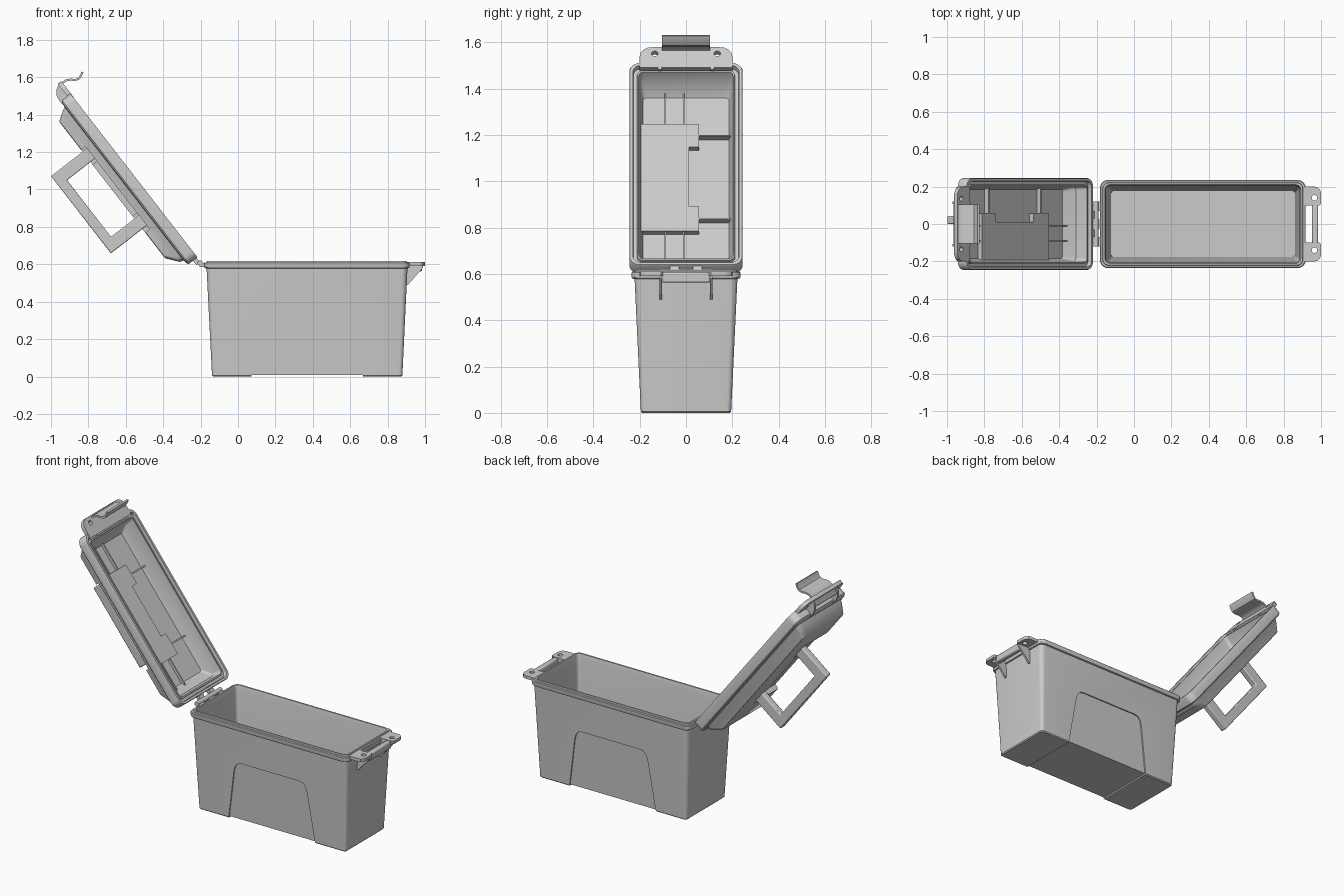
import bpy, bmesh
from math import pi, cos, sin, radians
from mathutils import Matrix, Vector

if "Cube" in bpy.data.objects:
    bpy.data.objects.remove(bpy.data.objects["Cube"])

# Lid parts are modelled closed (x along lid, z up), then swung open about the hinge
LID = Matrix.Translation((-0.203, 0, 0.61)) @ Matrix.Rotation(radians(-127.8), 4, 'Y')


def finish(name, bm, place=None, bevel=0):
    bmesh.ops.recalc_face_normals(bm, faces=bm.faces)
    me = bpy.data.meshes.new(name)
    bm.to_mesh(me)
    bm.free()
    ob = bpy.data.objects.new(name, me)
    bpy.context.collection.objects.link(ob)
    if place:
        ob.matrix_world = place
    if bevel:
        m = ob.modifiers.new("bevel", 'BEVEL')
        m.width, m.segments, m.limit_method = bevel, 2, 'ANGLE'
    return ob


def skin(name, rings, place=None, bevel=0):
    bm = bmesh.new()
    rows = [[bm.verts.new(p) for p in r] for r in rings]
    n = len(rows[0])
    for a, b in zip(rows, rows[1:]):
        for i in range(n):
            bm.faces.new((a[i], a[(i + 1) % n], b[(i + 1) % n], b[i]))
    bm.faces.new(rows[0])
    bm.faces.new(rows[-1])
    return finish(name, bm, place, bevel)


def rounded(x0, x1, hy, z, r, seg=6):
    pts = []
    corners = [(x1 - r, hy - r), (x0 + r, hy - r), (x0 + r, r - hy), (x1 - r, r - hy)]
    for k, (cx, cy) in enumerate(corners):
        for i in range(seg + 1):
            a = (k + i / seg) * pi / 2
            pts.append((cx + r * cos(a), cy + r * sin(a), z))
    return pts


def side_prism(name, pts, y0, y1, place=None, bevel=0):
    return skin(name, [[(x, y, z) for x, z in pts] for y in (y0, y1)], place, bevel)


def flat_prism(name, pts, z0, z1, place=None, bevel=0):
    return skin(name, [[(x, y, z) for x, y in pts] for z in (z0, z1)], place, bevel)


def block(name, x, y, z, place=None, bevel=0):
    return side_prism(name, [(x[0], z[0]), (x[1], z[0]), (x[1], z[1]), (x[0], z[1])], *y, place, bevel)


def disc(name, x, y, r, z0, z1, place=None):
    pts = [(x + r * cos(i * pi / 8), y + r * sin(i * pi / 8)) for i in range(16)]
    return flat_prism(name, pts, z0, z1, place)


def boolean(ob, tool, op='DIFFERENCE'):
    m = ob.modifiers.new("bool", 'BOOLEAN')
    m.operation, m.object, m.solver = op, tool, 'EXACT'
    bpy.context.view_layer.update()
    bpy.context.view_layer.objects.active = ob
    bpy.ops.object.modifier_apply(modifier=m.name)
    bpy.data.objects.remove(tool)


# Box body: outside wall up, over the rim, inside wall down
body = skin("box_body", [rounded(*r) for r in [
    (-0.133, 0.873, 0.189, 0.0, 0.015), (-0.139, 0.879, 0.195, 0.006, 0.02),
    (-0.168, 0.906, 0.222, 0.578, 0.03), (-0.178, 0.914, 0.232, 0.58, 0.04),
    (-0.181, 0.917, 0.235, 0.586, 0.04), (-0.181, 0.917, 0.235, 0.606, 0.04),
    (-0.177, 0.913, 0.231, 0.61, 0.038), (-0.168, 0.904, 0.222, 0.61, 0.032),
    (-0.166, 0.902, 0.220, 0.617, 0.032), (-0.156, 0.892, 0.210, 0.617, 0.026),
    (-0.150, 0.886, 0.204, 0.59, 0.022), (-0.122, 0.860, 0.176, 0.028, 0.012)]])


# Shallow arched recess on both sides, running under the floor
def wall(z):
    return 0.195 + 0.047 * z


arch = [(0.066, -0.02), (0.075, 0.02), (0.112, 0.27), (0.118, 0.31), (0.128, 0.343), (0.146, 0.363), (0.17, 0.369)]
arch += [(0.74 - x, z) for x, z in reversed(arch)]
for s in (-1, 1):
    cutter = skin("arch_cutter", [[(x, s * 0.3, z) for x, z in arch],
                                  [(x, s * (wall(z) - 0.008), z) for x, z in arch]])
    boolean(body, cutter)
boolean(body, block("floor_cutter", (0.072, 0.668), (-0.3, 0.3), (-0.05, 0.009)))

# Catch at the end of the box: two drilled ears, gussets and a bar
for s in (-1, 1):
    ear = flat_prism("catch_ear", [(x, s * y) for x, y in [
        (0.9, 0.1), (0.992, 0.1), (1.0, 0.108), (1.0, 0.165), (0.995, 0.183),
        (0.983, 0.196), (0.965, 0.2), (0.9, 0.2)]], 0.592, 0.611)
    boolean(ear, disc("hole", 0.965, s * 0.14, 0.015, 0.5, 0.7))
    side_prism("catch_gusset", [(0.895, 0.49), (0.908, 0.49), (0.988, 0.58), (0.988, 0.6), (0.895, 0.6)],
               s * 0.103, s * 0.115)
block("catch_bar", (0.952, 0.985), (-0.105, 0.105), (0.562, 0.608), bevel=0.008)

# Hinge barrel and leaves
pin = [(-0.203 + 0.014 * cos(i * pi / 8), 0.607 + 0.014 * sin(i * pi / 8)) for i in range(16)]
side_prism("hinge_barrel", pin, -0.12, 0.12)
for y0, y1 in ((-0.12, -0.07), (-0.025, 0.025), (0.07, 0.12)):
    block("box_hinge_leaf", (-0.205, -0.165), (y0, y1), (0.585, 0.607))
for y0, y1 in ((-0.07, -0.03), (0.03, 0.07)):
    block("lid_hinge_leaf", (0, 0.05), (y0, y1), (0.0, 0.024), LID)

# Lid shell: outside down to the lip, groove, then inside up to the ceiling
lid = skin("lid_shell", [rounded(*r) for r in [
    (0.135, 1.052, 0.195, 0.134, 0.02), (0.128, 1.058, 0.2, 0.131, 0.025),
    (0.068, 1.09, 0.214, 0.084, 0.03), (0.062, 1.1, 0.222, 0.063, 0.035),
    (0.04, 1.128, 0.238, 0.06, 0.04), (0.03, 1.138, 0.245, 0.052, 0.045),
    (0.03, 1.138, 0.245, 0.0, 0.045), (0.033, 1.135, 0.242, -0.006, 0.043),
    (0.046, 1.122, 0.229, -0.006, 0.035), (0.048, 1.12, 0.227, 0.016, 0.035),
    (0.064, 1.104, 0.212, 0.016, 0.025), (0.066, 1.102, 0.21, 0.004, 0.025),
    (0.074, 1.094, 0.204, 0.004, 0.022), (0.084, 1.08, 0.2, 0.072, 0.02),
    (0.14, 1.04, 0.185, 0.118, 0.015)]], LID)

# Sunken tray in the lid that the handle folds into
def tray(grow, y_side, z):
    a, b, c, d, e, f = 0.305 - grow, 0.415 + grow, 0.765 - grow, 0.865 + grow, grow, 0.045 + grow
    return flat_prism("tray", [(a, y_side), (d, y_side), (d, f), (c, f), (c, e), (b, e), (b, f), (a, f)], *z, LID)


boolean(lid, tray(0.012, -0.2035, (0.092, 0.126)), 'UNION')
boolean(lid, tray(0.0, -0.3, (0.104, 0.2)))

# Ribs on the lid ceiling
for y in (-0.09, -0.01):
    for x0, x1 in ((0.12, 0.3), (0.865, 1.05)):
        block("lid_long_rib", (x0, x1), (y - 0.003, y + 0.003), (0.1, 0.122), LID)
for x in (0.36, 0.815):
    block("lid_cross_rib", (x - 0.004, x + 0.004), (0.05, 0.192), (0.092, 0.122), LID)

# Carry handle standing upright on the lid
side_prism("carry_handle", [(0.33, 0.1), (0.33, 0.347), (0.853, 0.347), (0.853, 0.1),
                            (0.783, 0.1), (0.783, 0.292), (0.4, 0.292), (0.4, 0.1)], 0.0, 0.042, LID, 0.006)

# Lid end tab with drilled holes and rounded cheeks
edge = [(1.11, 0.2), (1.17, 0.2), (1.192, 0.195), (1.208, 0.182), (1.217, 0.165), (1.22, 0.145)]
tab = flat_prism("lid_tab", edge + [(x, -y) for x, y in reversed(edge)], -0.008, 0.016, LID)
for s in (-1, 1):
    boolean(tab, disc("hole", 1.185, s * 0.135, 0.014, -0.1, 0.1, LID))
    side_prism("tab_cheek", [(1.1, -0.005), (1.1, 0.06), (1.14, 0.065), (1.175, 0.06), (1.2, 0.042),
                             (1.212, 0.02), (1.217, -0.005)], s * 0.106, s * 0.12, LID)

# Curved latch clip, given thickness along its path
path = [Vector(p) for p in [(-0.962, 1.525), (-0.958, 1.548), (-0.945, 1.571), (-0.922, 1.588), (-0.895, 1.593),
                            (-0.872, 1.591), (-0.855, 1.596), (-0.845, 1.61), (-0.837, 1.631)]]
back = []
for i, p in enumerate(path):
    t = (path[min(i + 1, len(path) - 1)] - path[max(i - 1, 0)]).normalized()
    back.append(p + Vector((t.y, -t.x)) * 0.011)
side_prism("latch_clip", path + back[::-1], -0.104, 0.104)
latch_pin = [(1.18 + 0.014 * cos(i * pi / 8), 0.03 + 0.014 * sin(i * pi / 8)) for i in range(16)]
side_prism("latch_pin", latch_pin, -0.112, 0.112, LID)

# Smooth rounded areas while keeping edges crisp
bpy.ops.object.select_all(action='DESELECT')
for ob in bpy.context.scene.objects:
    ob.select_set(True)
    bpy.context.view_layer.objects.active = ob
bpy.ops.object.shade_smooth_by_angle(angle=radians(30))
